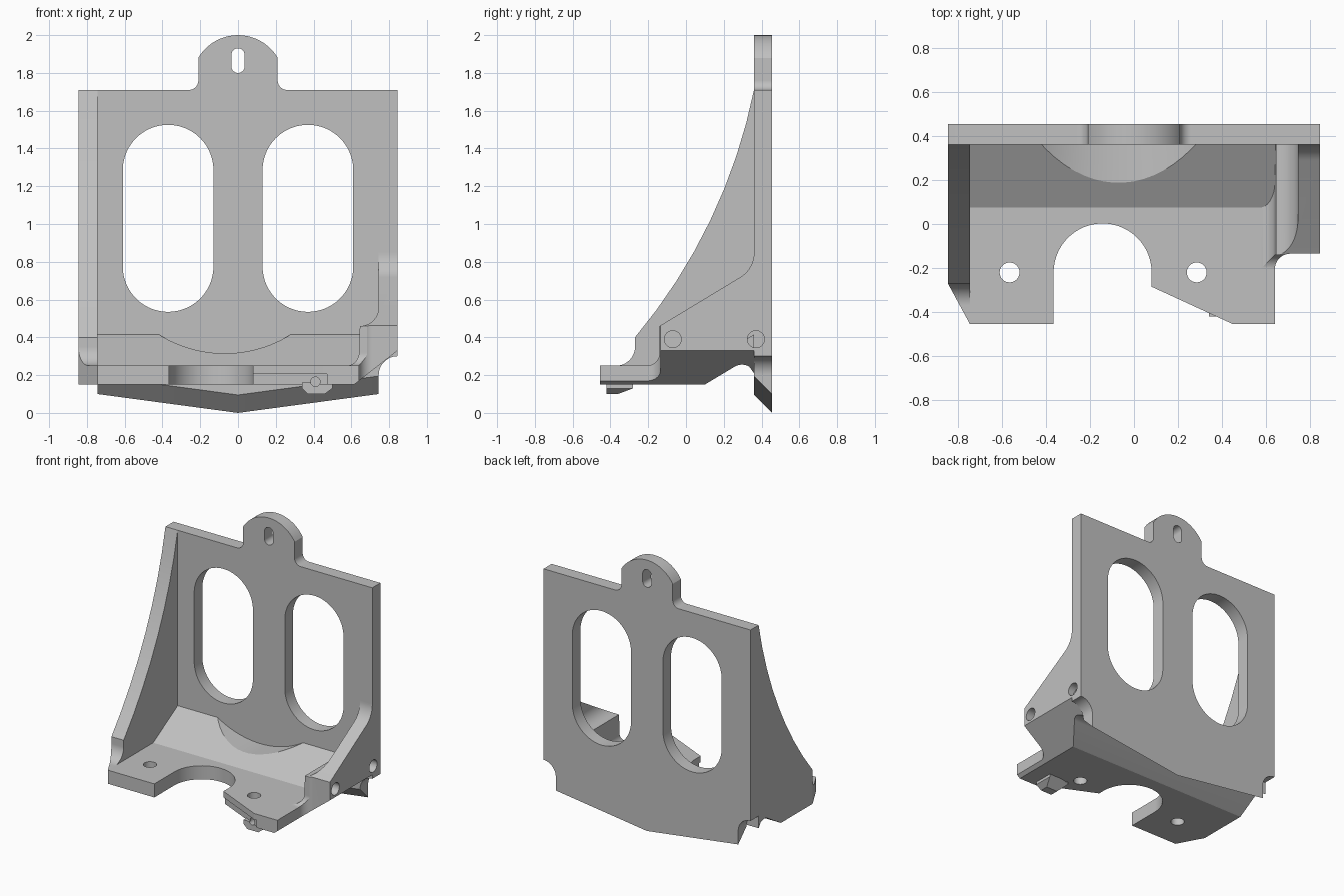
import bpy, bmesh, math
from mathutils import Vector, Matrix

cube = bpy.data.objects.get("Cube")
if cube:
    bpy.data.objects.remove(cube, do_unlink=True)

grey = bpy.data.materials.new("plain grey")
grey.use_nodes = True
colour = (0.53, 0.53, 0.53, 1)
grey.diffuse_color = colour
grey.node_tree.nodes["Principled BSDF"].inputs["Base Color"].default_value = colour


def path(points):
    """Closed outline; a third value on a point bulges the next edge into an arc."""
    out = []
    for i, point in enumerate(points):
        p = Vector(point[:2])
        q = Vector(points[(i + 1) % len(points)][:2])
        out.append(p)
        if len(point) == 3:
            angle = 4 * math.atan(point[2])
            d = q - p
            centre = (p + q) / 2 + Vector((-d.y, d.x)) / (2 * math.tan(angle / 2))
            steps = max(4, math.ceil(abs(angle) / math.radians(4)))
            for k in range(1, steps):
                out.append(centre + Matrix.Rotation(angle * k / steps, 2) @ (p - centre))
    return out


def prism(name, axis, points, start, end):
    """Extrude an outline along one axis."""
    place = {"x": lambda p, t: (t, p.x, p.y),
             "y": lambda p, t: (p.x, t, p.y),
             "z": lambda p, t: (p.x, p.y, t)}[axis]
    outline = path(points)
    bm = bmesh.new()
    rings = [[bm.verts.new(place(p, t)) for p in outline] for t in (start, end)]
    bm.faces.new(rings[0])
    bm.faces.new(rings[1])
    for i in range(len(outline)):
        j = (i + 1) % len(outline)
        bm.faces.new((rings[0][i], rings[0][j], rings[1][j], rings[1][i]))
    bmesh.ops.recalc_face_normals(bm, faces=bm.faces)
    mesh = bpy.data.meshes.new(name)
    bm.to_mesh(mesh)
    bm.free()
    mesh.materials.append(grey)
    obj = bpy.data.objects.new(name, mesh)
    bpy.context.collection.objects.link(obj)
    return obj


def carve(targets, cutter, operation="DIFFERENCE"):
    """Apply one cutter to several parts, then drop it."""
    cutter.hide_render = True
    for obj in targets:
        mod = obj.modifiers.new("carve", "BOOLEAN")
        mod.operation = operation
        mod.solver = "EXACT"
        mod.object = cutter
        bpy.context.view_layer.objects.active = obj
        bpy.ops.object.modifier_apply(modifier=mod.name)
    bpy.data.objects.remove(cutter, do_unlink=True)


def circle(x, y, r):
    return [(x - r, y, 1), (x + r, y, 1)]


def slot(x, low, high, r):
    return [(x + r, low + r), (x + r, high - r, 1), (x - r, high - r), (x - r, low + r, 1)]


Q = math.tan(math.pi / 8)  # bulge of a quarter circle
FRONT, BACK = 0.36, 0.455  # faces of the upright plate
SIDE, INNER = 0.845, 0.745

# Upright plate with hanging tab, notched lower corners and shallow V bottom
back_plate = prism("back_plate", "y", [
    (0, 0), (INNER, 0.1), (INNER, 0.2, -Q), (SIDE, 0.3), (SIDE, 1.71),
    (0.26, 1.71, -Q), (0.21, 1.76), (0.21, 1.88, 0.57), (-0.21, 1.88),
    (-0.21, 1.76, -Q), (-0.26, 1.71), (-SIDE, 1.71), (-SIDE, 0.3, -Q),
    (-INNER, 0.2), (-INNER, 0.1)], FRONT, BACK)
for v in back_plate.data.vertices:  # slanted underside
    if v.co.y < 0.4 and v.co.z < 0.11:
        v.co.z += BACK - FRONT
for side in (-1, 1):
    carve([back_plate], prism("window_cutter", "y", slot(side * 0.37, 0.535, 1.525, 0.24), 0.2, 0.6))
carve([back_plate], prism("slot_cutter", "y", slot(0, 1.8, 1.93, 0.035), 0.2, 0.6))

# Shared arched underside of the lower parts
arch = [(0.1, 0.15), (0.25, 0.24, -0.3), (0.335, 0.245), (FRONT, 0.21)]

# Shelf with a ramp up to the plate
shelf = prism("shelf", "x", [(-0.5, 0.15)] + arch + [
    (FRONT, 0.415), (0.075, 0.25), (-0.5, 0.25)], -INNER, 0.8)

# Tall curved gusset on the model's right
tall_gusset = prism("tall_gusset", "x", [(-0.5, 0.15)] + arch + [
    (FRONT, 1.71, -0.125), (-0.27, 0.4), (-0.27, 0.35, -Q), (-0.37, 0.25), (-0.5, 0.25)],
    -SIDE, -INNER)

# Short gusset block on the model's left
short_gusset = prism("short_gusset", "x", [(-0.205, 0.15)] + arch + [
    (FRONT, 0.85, -0.26), (0.29, 0.72), (-0.14, 0.46), (-0.14, 0.32, -Q), (-0.205, 0.25)],
    0.5, SIDE)
carve([short_gusset], prism("block_section", "y", [
    (0.615, 0.15), (SIDE, 0.33), (0.9, 0.373), (0.9, 0.95), (INNER, 0.95), (INNER, 0.56, -Q),
    (0.645, 0.46), (0.64, 0.32, -Q), (0.575, 0.25), (0.575, 0.1), (0.615, 0.1)],
    -0.6, 0.6), "INTERSECT")

# Trim the lower parts to the floor plan
carve([shelf, tall_gusset, short_gusset], prism("plan_trim", "z", [
    (-0.895, -0.178), (-INNER, -BACK), (-0.365, -BACK), (-0.365, -0.22, -1), (0.08, -0.22),
    (0.08, -0.285), (0.45, -BACK), (0.64, -BACK), (0.64, -0.205, -Q), (0.71, -0.135),
    (0.9, -0.135), (0.9, 0.5), (-0.895, 0.5)], -0.1, 1.9), "INTERSECT")

# Shelf details: bevelled side, scooped ramp, recessed lip, screw holes
carve([shelf], prism("bevel_cutter", "y", [
    (0.5, 0.06), (0.96, 0.06), (0.96, 0.42)], -0.6, 0.6))
carve([shelf], prism("scoop_cutter", "y", circle(-0.07, 0.975, 0.66), 0, 0.5))
carve([shelf], prism("lip_cutter", "z", [
    (0.07, -0.262), (0.07, -0.5), (0.47, -0.5), (0.47, -0.446)], 0.1, 0.205))
for x in (-0.565, 0.285):
    carve([shelf], prism("screw_cutter", "z", circle(x, -0.22, 0.045), 0, 0.4))

# Small drilled lug below the front edge
lug = prism("lug", "y", [
    (0.37, 0.1), (0.46, 0.1), (0.5, 0.13), (0.5, 0.16), (0.34, 0.16), (0.34, 0.13)],
    -0.42, -0.28)
for v in lug.data.vertices:
    if v.co.y > -0.3 and v.co.z < 0.12:
        v.co.y = -0.36
carve([shelf, lug], prism("lug_hole_cutter", "y", circle(0.41, 0.165, 0.025), -0.6, -0.32))

# Side holes
for y in (-0.07, 0.37):
    carve([short_gusset, back_plate], prism("side_hole_cutter", "x", circle(y, 0.39, 0.045), INNER, 1))

# Smooth arcs, crisp edges
bpy.ops.object.select_all(action="DESELECT")
for obj in (back_plate, shelf, tall_gusset, short_gusset, lug):
    obj.select_set(True)
bpy.context.view_layer.objects.active = back_plate
bpy.ops.object.shade_smooth_by_angle(angle=math.radians(15))
